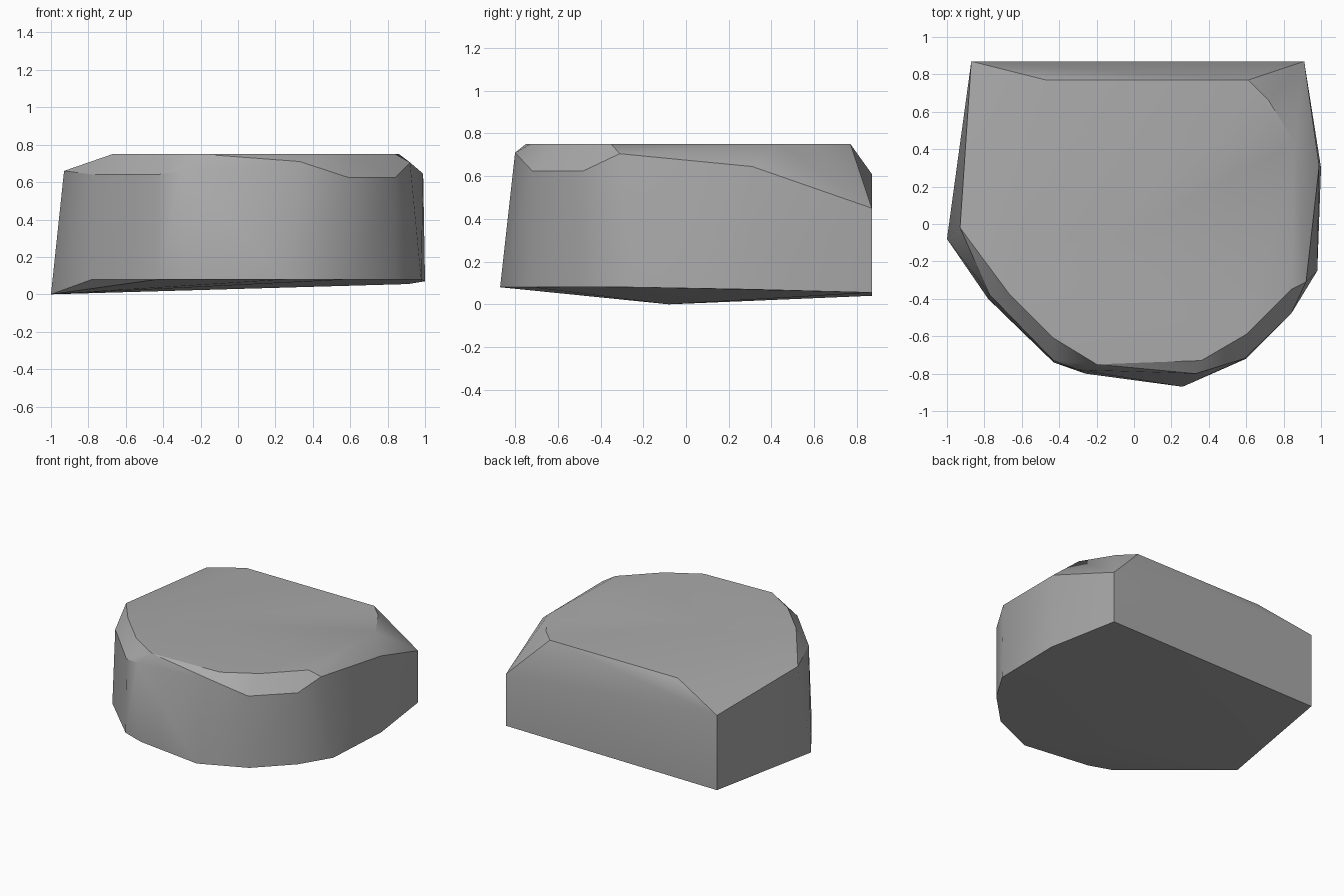
import bpy
import bmesh
import math

# Remove the default cube only
default_cube = bpy.data.objects.get("Cube")
if default_cube:
    bpy.data.objects.remove(default_cube, do_unlink=True)


def make_material(name, color):
    material = bpy.data.materials.new(name)
    material.use_nodes = True
    material.diffuse_color = color
    shader = next(n for n in material.node_tree.nodes if n.type == "BSDF_PRINCIPLED")
    shader.inputs["Base Color"].default_value = color
    shader.inputs["Roughness"].default_value = 0.9
    return material


def ring(outline, height):
    """Lift a flat outline to one height."""
    return [(x, y, height) for x, y in outline]


def hull_object(name, points, material, smooth_angle):
    """Wrap a convex skin around the points and shade it by angle."""
    bm = bmesh.new()
    for point in points:
        bm.verts.new(point)
    result = bmesh.ops.convex_hull(bm, input=bm.verts[:])
    loose = {v for v in result["geom_interior"] if isinstance(v, bmesh.types.BMVert)}
    bmesh.ops.delete(bm, geom=list(loose), context="VERTS")
    bmesh.ops.dissolve_limit(bm, angle_limit=math.radians(1),
                             verts=bm.verts[:], edges=bm.edges[:])
    bmesh.ops.recalc_face_normals(bm, faces=bm.faces[:])
    mesh = bpy.data.meshes.new(name)
    bm.to_mesh(mesh)
    bm.free()
    mesh.materials.append(material)
    obj = bpy.data.objects.new(name, mesh)
    bpy.context.collection.objects.link(obj)
    bpy.ops.object.select_all(action="DESELECT")
    obj.select_set(True)
    bpy.context.view_layer.objects.active = obj
    bpy.ops.object.shade_smooth_by_angle(angle=math.radians(smooth_angle))
    return obj


# Underside: level front arc, with a low left corner and a cut back edge
base = ring([(-.78, -.4), (-.43, -.74), (-.26, -.8), (.26, -.87),
             (.6, -.72), (.84, -.48), (.98, -.25)], .08)
base += [(1, .3, .07), (.91, .87, .055), (-.87, .87, .04), (-1, -.08, 0)]

# Shoulder: uneven rim where the walls meet the chamfer
shoulder = ring([(-.77, -.38), (-.43, -.73)], .64)
shoulder += ring([(.59, -.72), (.84, -.48)], .625)
shoulder += [(-.3, -.78, .66), (.33, -.8, .71), (.92, -.31, .705),
             (.99, .31, .645), (.91, .87, .45), (-.87, .87, .61), (-.93, -.02, .66)]

# Crown: nearly level top outline
crown = ring([(-.67, -.37), (-.43, -.61), (-.2, -.75), (.36, -.73),
              (.6, -.59), (.84, -.35), (.86, .43), (.72, .66),
              (.61, .77), (-.47, .77)], .75)

stone_grey = make_material("stone grey", (.4, .4, .4, 1))
hull_object("rock", base + shoulder + crown, stone_grey, 30)
